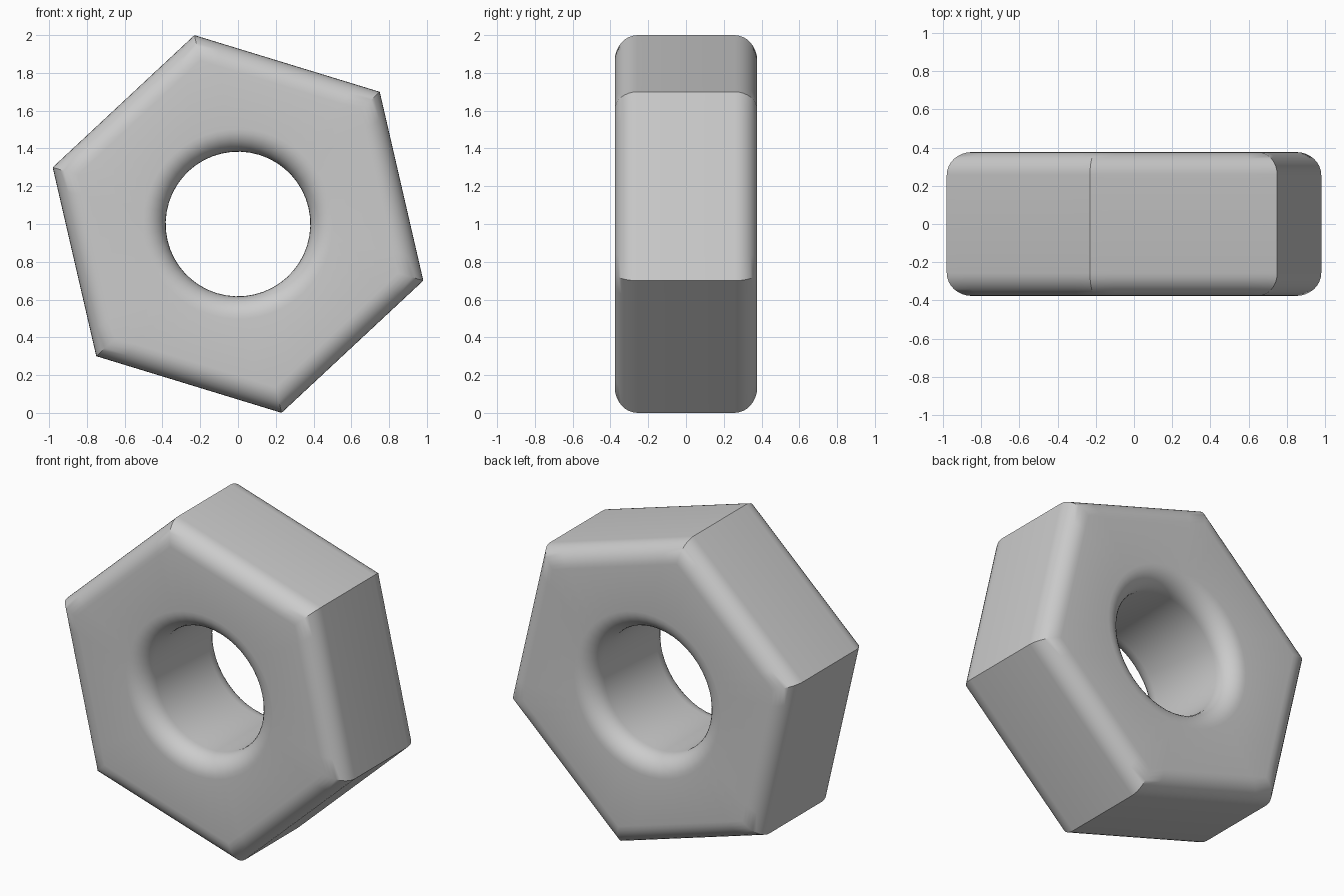
import bpy
import bmesh
from math import sin, cos, pi, radians

cube = bpy.data.objects.get("Cube")
if cube:
    bpy.data.objects.remove(cube)

HALF = 0.377                 # half thickness
ROUND = 0.12                 # edge rounding
CORNER = 1.026               # centre to hexagon corner
HOLE = 0.383                 # hole radius
TURN = radians(103)          # direction of the first corner
SIDES, PER_SIDE, STEPS = 6, 8, 8
COUNT = SIDES * PER_SIDE
APOTHEM = CORNER * cos(pi / SIDES)


def hexagon(apothem, y):
    """Ring of points spaced along the sides of a hexagon."""
    radius = apothem / cos(pi / SIDES)
    corners = [(radius * cos(TURN + i * pi / 3), radius * sin(TURN + i * pi / 3))
               for i in range(SIDES + 1)]
    ring = []
    for (ax, az), (bx, bz) in zip(corners, corners[1:]):
        for j in range(PER_SIDE):
            t = j / PER_SIDE
            ring.append((ax + (bx - ax) * t, y, 1 + az + (bz - az) * t))
    return ring


def circle(radius, y):
    """Ring of points around the hole."""
    angles = [TURN + 2 * pi * i / COUNT for i in range(COUNT)]
    return [(radius * cos(a), y, 1 + radius * sin(a)) for a in angles]


# Section of the nut: outer wall, rounded rims, flat faces and bore
arc = [i * pi / 2 / STEPS for i in range(STEPS + 1)]
core = HALF - ROUND
front_outer = [hexagon(APOTHEM - ROUND + ROUND * cos(a), -core - ROUND * sin(a)) for a in arc]
front_inner = [circle(HOLE + ROUND - ROUND * cos(a), -core - ROUND * sin(a)) for a in reversed(arc)]
front = front_outer + front_inner
back = [[(x, -y, z) for x, y, z in ring] for ring in reversed(front)]
rings = front + back

bm = bmesh.new()
loops = [[bm.verts.new(p) for p in ring] for ring in rings]
for k, loop in enumerate(loops):
    following = loops[(k + 1) % len(loops)]
    for i in range(COUNT):
        j = (i + 1) % COUNT
        bm.faces.new((loop[i], loop[j], following[j], following[i]))
bmesh.ops.recalc_face_normals(bm, faces=bm.faces)

mesh = bpy.data.meshes.new("hex_nut")
bm.to_mesh(mesh)
bm.free()
nut = bpy.data.objects.new("hex_nut", mesh)
bpy.context.collection.objects.link(nut)

# Grey metal
grey = bpy.data.materials.new("light_grey")
grey.use_nodes = True
colour = (0.6, 0.6, 0.6, 1)
grey.diffuse_color = colour
grey.node_tree.nodes["Principled BSDF"].inputs["Base Color"].default_value = colour
mesh.materials.append(grey)

# Smooth rims, sharp hexagon corners
bpy.ops.object.select_all(action='DESELECT')
nut.select_set(True)
bpy.context.view_layer.objects.active = nut
bpy.ops.object.shade_smooth_by_angle(angle=radians(30))
